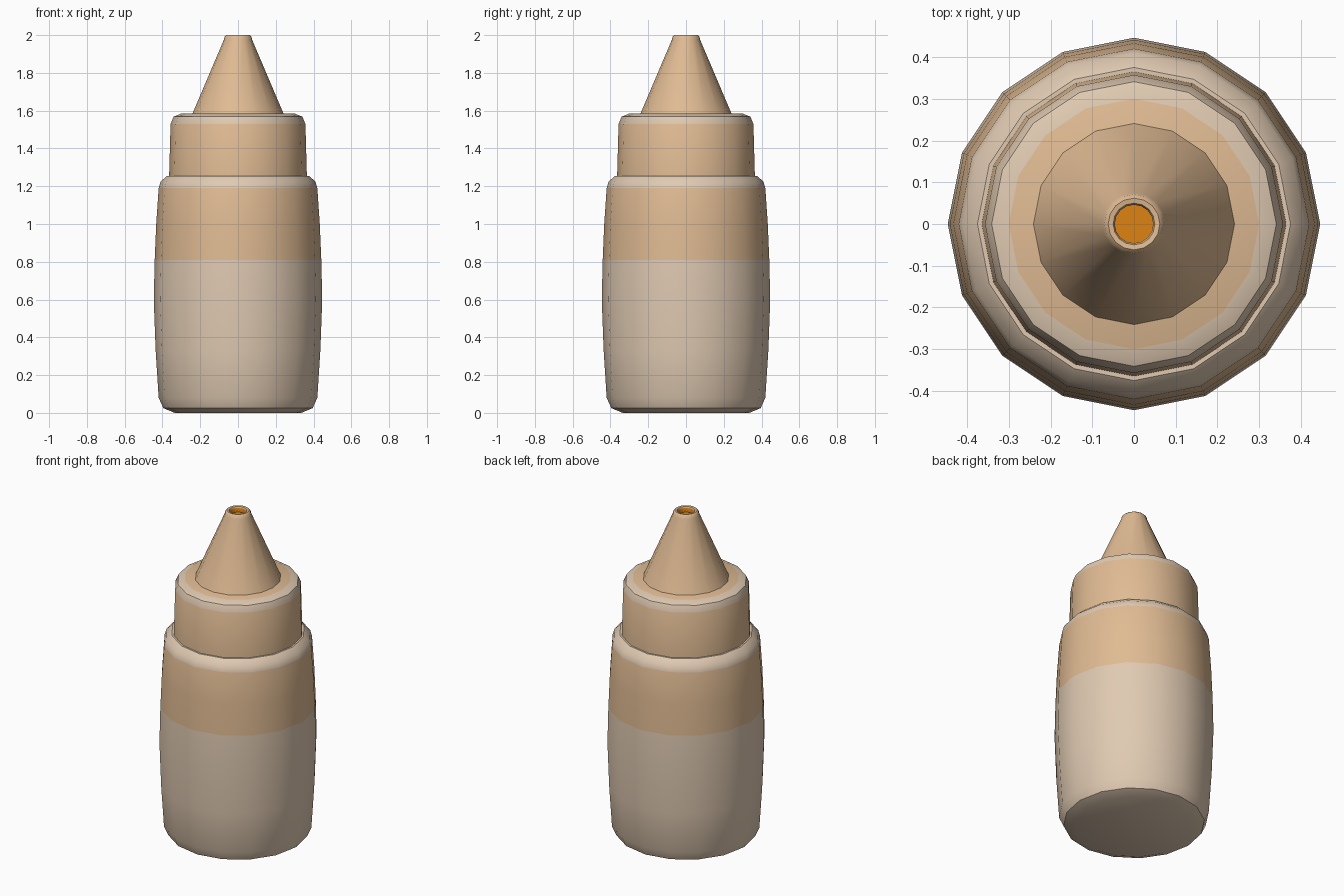
import bpy, bmesh, math

if "Cube" in bpy.data.objects:
    bpy.data.objects.remove(bpy.data.objects["Cube"])

SIDES = 16


def material(name, rgb):
    m = bpy.data.materials.new(name)
    m.diffuse_color = (*rgb, 1.0)
    m.use_nodes = True
    m.node_tree.nodes["Principled BSDF"].inputs["Base Color"].default_value = m.diffuse_color
    return m


TAN = material("tan", (0.745, 0.497, 0.292))
BEIGE = material("pale beige", (0.745, 0.591, 0.445))
ORANGE = material("orange", (0.73, 0.227, 0.006))


def lathe(name, profile, mats, rule):
    """Spin (radius, height) points round z, cap both ends, colour by rule."""
    bm = bmesh.new()
    rings = []
    for r, z in profile:
        rings.append([bm.verts.new((r * math.cos(2 * math.pi * i / SIDES),
                                    r * math.sin(2 * math.pi * i / SIDES), z))
                      for i in range(SIDES)])
    for k in range(len(rings) - 1):
        a, b = rings[k], rings[k + 1]
        for i in range(SIDES):
            j = (i + 1) % SIDES
            f = bm.faces.new((a[i], a[j], b[j], b[i]))
            f.material_index = rule(k)
    bm.faces.new(rings[0][::-1]).material_index = rule(-1)
    bm.faces.new(rings[-1]).material_index = rule(len(rings) - 1)
    me = bpy.data.meshes.new(name)
    bm.to_mesh(me)
    bm.free()
    for m in mats:
        me.materials.append(m)
    ob = bpy.data.objects.new(name, me)
    bpy.context.collection.objects.link(ob)
    me.shade_smooth()
    me.set_sharp_from_angle(angle=math.radians(38))
    return ob


# Bottle body: beige lower part, tan band, beige rounded shoulder
body = [(0.335, 0.0), (0.395, 0.025), (0.42, 0.08), (0.436, 0.33),
        (0.446, 0.6), (0.441, 0.81), (0.433, 1.0), (0.42, 1.19),
        (0.41, 1.225), (0.375, 1.255)]
lathe("bottle_body", body, [BEIGE, TAN], lambda k: 1 if k in (5, 6) else 0)

# Screw cap: tan wall and top, beige rounded rim
cap = [(0.365, 1.24), (0.357, 1.53), (0.341, 1.568), (0.30, 1.585)]
lathe("screw_cap", cap, [BEIGE, TAN], lambda k: 0 if k in (1, 2) else 1)

# Nozzle: tan cone, rolled tip, hollow mouth with orange contents
nozzle = [(0.243, 1.58), (0.075, 1.975), (0.071, 1.992), (0.062, 2.0),
          (0.05, 1.998), (0.046, 1.99), (0.046, 1.965)]
lathe("nozzle", nozzle, [TAN, ORANGE], lambda k: 1 if k >= 5 else 0)
